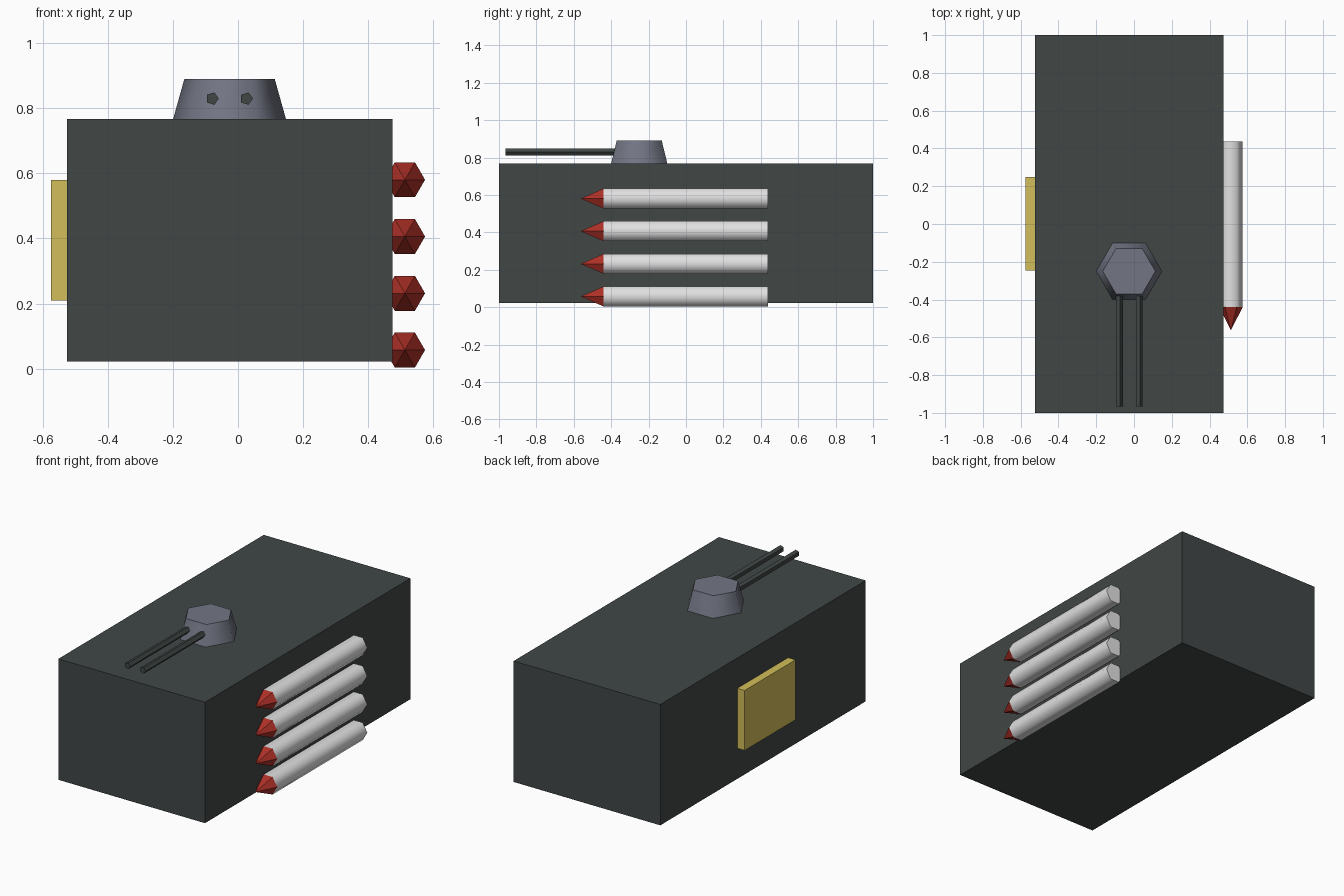
import bpy, bmesh
from math import cos, sin, tau
from mathutils import Vector

cube = bpy.data.objects.get("Cube")
if cube:
    bpy.data.objects.remove(cube, do_unlink=True)


def material(name, color):
    m = bpy.data.materials.new(name)
    m.use_nodes = True
    m.diffuse_color = (*color, 1)
    m.node_tree.nodes["Principled BSDF"].inputs["Base Color"].default_value = (*color, 1)
    return m


DARK = material("dark_hull", (0.052, 0.063, 0.061))
GREY = material("turret_grey", (0.17, 0.18, 0.23))
WHITE = material("missile_white", (0.75, 0.75, 0.75))
RED = material("warhead_red", (0.42, 0.03, 0.02))
YELLOW = material("panel_yellow", (0.64, 0.51, 0.10))


def finish(name, bm, mat):
    bmesh.ops.recalc_face_normals(bm, faces=bm.faces[:])
    mesh = bpy.data.meshes.new(name)
    bm.to_mesh(mesh)
    bm.free()
    mesh.materials.append(mat)
    obj = bpy.data.objects.new(name, mesh)
    bpy.context.collection.objects.link(obj)
    return obj


def box(name, low, high, mat):
    low, high = Vector(low), Vector(high)
    bm = bmesh.new()
    bmesh.ops.create_cube(bm, size=1)
    bmesh.ops.scale(bm, vec=high - low, verts=bm.verts[:])
    bmesh.ops.translate(bm, vec=(low + high) / 2, verts=bm.verts[:])
    return finish(name, bm, mat)


def taper(name, sides, start, end, r_start, r_end, axis, mat, smooth=False):
    """Prism, frustum or cone along +z or +y, with a corner on +x."""
    def ring(center, r):
        if r == 0:
            return [bm.verts.new(center)] * sides
        verts = []
        for i in range(sides):
            c, s = r * cos(tau * i / sides), r * sin(tau * i / sides)
            offset = (c, s, 0) if axis == "z" else (c, 0, s)
            verts.append(bm.verts.new(Vector(center) + Vector(offset)))
        bm.faces.new(verts)
        return verts

    bm = bmesh.new()
    a, b = ring(start, r_start), ring(end, r_end)
    for i in range(sides):
        j = (i + 1) % sides
        corners = dict.fromkeys([a[i], a[j], b[j], b[i]])
        side = bm.faces.new(list(corners))
        side.smooth = smooth
    # Keep the end caps crisp against the rounded sides
    for edge in bm.edges:
        edge.smooth = all(f.smooth for f in edge.link_faces)
    return finish(name, bm, mat)


# Hull and side panel
box("hull", (-0.525, -1, 0.022), (0.475, 1, 0.767), DARK)
box("side_panel", (-0.575, -0.245, 0.21), (-0.52, 0.25, 0.58), YELLOW)

# Turret with twin barrels
tx, ty = -0.026, -0.25
taper("turret", 6, (tx, ty, 0.765), (tx, ty, 0.89), 0.174, 0.139, "z", GREY, True)
for side, x in (("right", -0.079), ("left", 0.026)):
    taper(side + "_barrel", 5, (x, -0.965, 0.83), (x, -0.25, 0.83), 0.02, 0.02, "y", DARK)

# Stack of four missiles on the left flank
for n in range(4):
    x, z = 0.513, 0.057 + 0.1745 * n
    taper(f"missile_body_{n + 1}", 6, (x, -0.44, z), (x, 0.438, z), 0.062, 0.062, "y", WHITE, True)
    taper(f"missile_nose_{n + 1}", 6, (x, -0.44, z), (x, -0.563, z), 0.062, 0, "y", RED)
